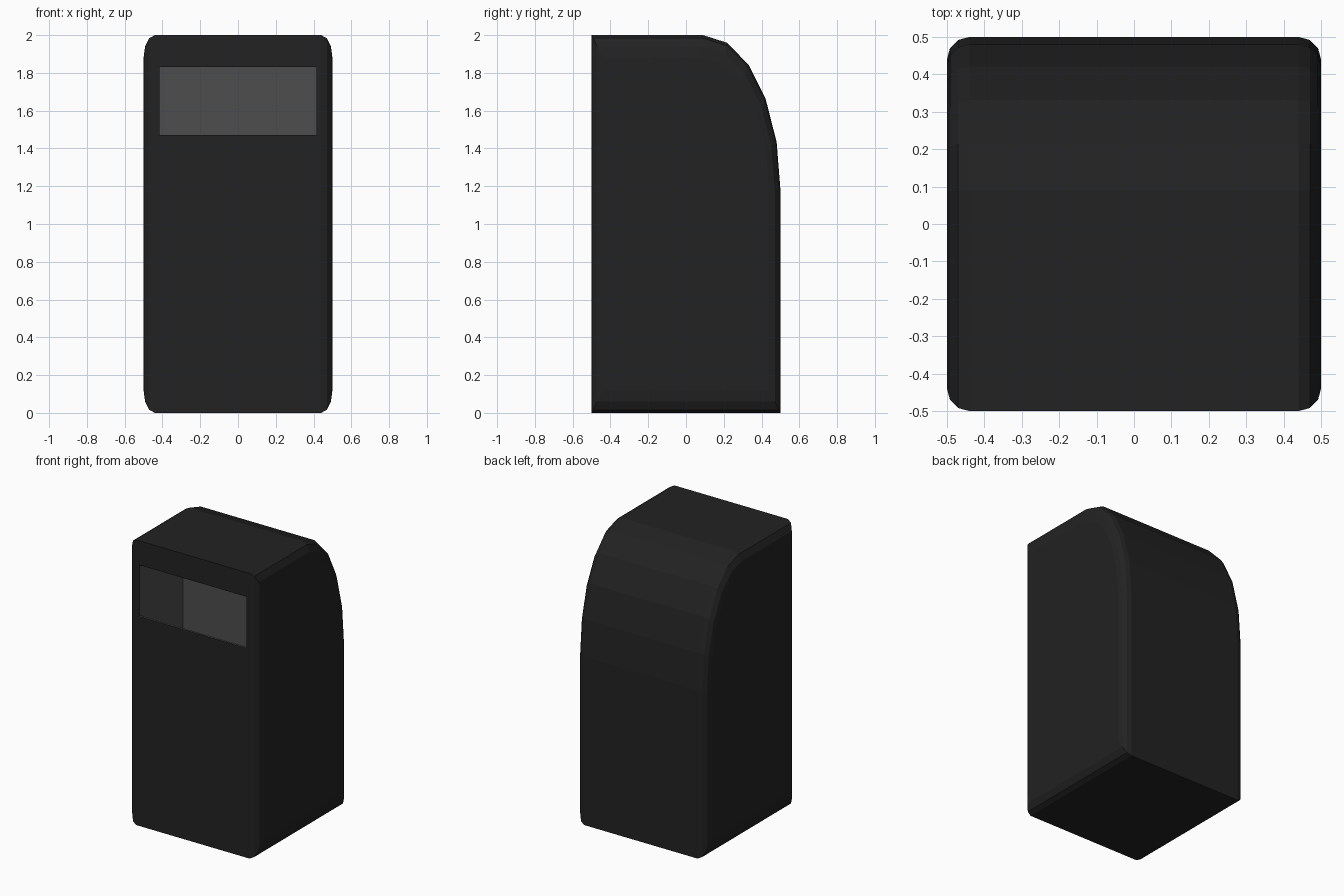
import bpy, bmesh

if "Cube" in bpy.data.objects:
    bpy.data.objects.remove(bpy.data.objects["Cube"])


def material(name, value):
    m = bpy.data.materials.new(name)
    m.diffuse_color = (value, value, value, 1)
    m.use_nodes = True
    m.node_tree.nodes["Principled BSDF"].inputs["Base Color"].default_value = m.diffuse_color
    return m


def add_object(name, bm):
    bmesh.ops.recalc_face_normals(bm, faces=bm.faces[:])
    mesh = bpy.data.meshes.new(name)
    bm.to_mesh(mesh)
    bm.free()
    ob = bpy.data.objects.new(name, mesh)
    bpy.context.collection.objects.link(ob)
    return ob


# Body: unit cube with a large rounded top-back edge
bm = bmesh.new()
bmesh.ops.create_cube(bm, size=1)
top_back = [e for e in bm.edges if all(v.co.y > 0 and v.co.z > 0 for v in e.verts)]
bmesh.ops.bevel(bm, geom=top_back, offset=0.41, offset_type='OFFSET',
                segments=5, profile=0.5, affect='EDGES')

# Rounded rims around both side faces, then stretched to full height
rims = [e for e in bm.edges
        if abs(e.verts[0].co.x - e.verts[1].co.x) < 1e-5 and abs(e.verts[0].co.x) > 0.49]
bmesh.ops.bevel(bm, geom=rims, offset=0.06, offset_type='OFFSET',
                segments=3, profile=0.5, affect='EDGES')
for v in bm.verts:
    v.co.z = (v.co.z + 0.5) * 2
body = add_object("bin_body", bm)
body.data.materials.append(material("dark_shell", 0.016))
body.data.materials.append(material("grey_lining", 0.075))

# Hollow: front slot opening into a deep inner chamber (side profile in y, z)
profile = [(-0.6, 1.47), (-0.485, 1.47), (-0.485, 0.1),
           (-0.015, 0.1), (-0.015, 1.83), (-0.6, 1.83)]
bm = bmesh.new()
face = bm.faces.new([bm.verts.new((-0.415, y, z)) for y, z in profile])
ext = bmesh.ops.extrude_face_region(bm, geom=[face], use_keep_orig=True)
bmesh.ops.translate(bm, vec=(0.83, 0, 0),
                    verts=[g for g in ext["geom"] if isinstance(g, bmesh.types.BMVert)])
cutter = add_object("slot_cutter", bm)
cutter.hide_render = True

mod = body.modifiers.new("slot", 'BOOLEAN')
mod.operation = 'DIFFERENCE'
mod.solver = 'EXACT'
mod.object = cutter
bpy.context.view_layer.objects.active = body
body.select_set(True)
bpy.ops.object.modifier_apply(modifier=mod.name)
bpy.data.objects.remove(cutter)

# Lining colour on the inner faces
for p in body.data.polygons:
    c = p.center
    inside = abs(c.x) < 0.42 and -0.499 < c.y < -0.01 and 0.05 < c.z < 1.85
    p.material_index = 1 if inside else 0
    p.use_smooth = False
